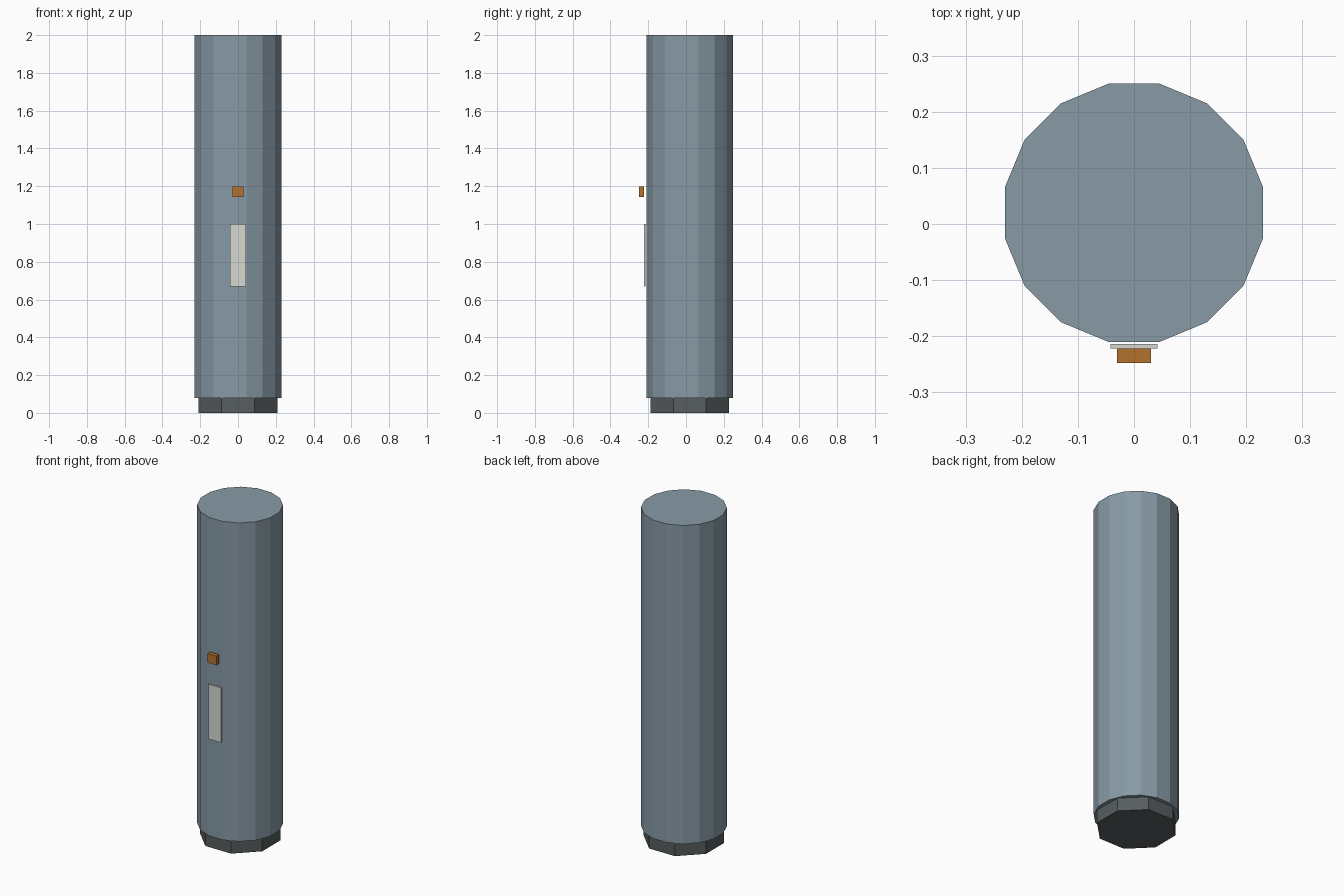
import bpy, math

if "Cube" in bpy.data.objects:
    bpy.data.objects.remove(bpy.data.objects["Cube"], do_unlink=True)


def material(name, rgb):
    mat = bpy.data.materials.new(name)
    mat.use_nodes = True
    mat.diffuse_color = (*rgb, 1)
    mat.node_tree.nodes["Principled BSDF"].inputs["Base Color"].default_value = (*rgb, 1)
    return mat


def finish(name, mat):
    obj = bpy.context.object
    obj.name = name
    bpy.ops.object.transform_apply(location=False, rotation=True, scale=True)
    obj.data.materials.append(mat)
    return obj


def prism(name, sides, apothem, z0, z1, mat):
    """Upright prism with a flat side facing the front."""
    bpy.ops.mesh.primitive_cylinder_add(
        vertices=sides, radius=apothem / math.cos(math.pi / sides), depth=z1 - z0,
        location=(0, AXIS_Y, (z0 + z1) / 2), rotation=(0, 0, math.pi / sides))
    return finish(name, mat)


def box(name, lo, hi, mat):
    bpy.ops.mesh.primitive_cube_add(size=1, location=[(a + b) / 2 for a, b in zip(lo, hi)])
    bpy.context.object.scale = [b - a for a, b in zip(lo, hi)]
    return finish(name, mat)


AXIS_Y = 0.02
steel = material("blue grey steel", (0.246, 0.323, 0.381))
dark = material("dark grey", (0.095, 0.109, 0.114))
pale = material("pale grey", (0.686, 0.686, 0.651))
amber = material("amber", (0.456, 0.171, 0.027))

# Column standing on a narrower octagonal foot
prism("foot", 8, 0.208, 0, 0.08, dark)
prism("column", 16, 0.23, 0.08, 2.0, steel)

# Plate and indicator on the front
box("front_plate", (-0.042, -0.222, 0.67), (0.042, -0.214, 1.0), pale)
box("indicator", (-0.03, -0.248, 1.143), (0.03, -0.222, 1.198), amber)
